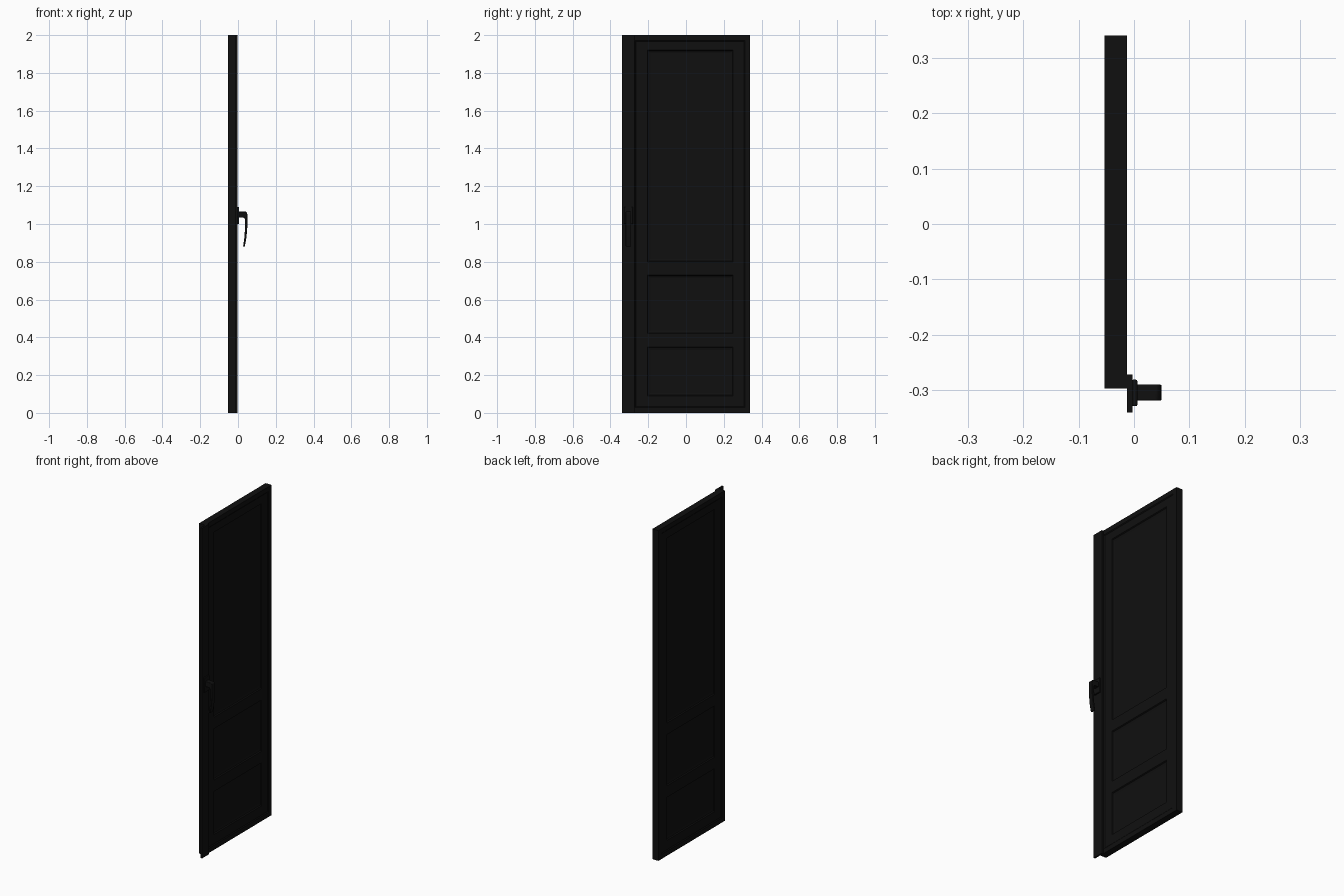
import bpy, bmesh

if "Cube" in bpy.data.objects:
    bpy.data.objects.remove(bpy.data.objects["Cube"])

black = bpy.data.materials.new("black_paint")
black.diffuse_color = (0.005, 0.005, 0.005, 1)
black.use_nodes = True
black.node_tree.nodes["Principled BSDF"].inputs["Base Color"].default_value = black.diffuse_color


def finish(name, bm):
    bmesh.ops.recalc_face_normals(bm, faces=bm.faces)
    me = bpy.data.meshes.new(name)
    bm.to_mesh(me)
    bm.free()
    ob = bpy.data.objects.new(name, me)
    bpy.context.collection.objects.link(ob)
    me.materials.append(black)
    return ob


def smooth_bevel(ob, width, segments=3):
    mod = ob.modifiers.new("bevel", 'BEVEL')
    mod.width, mod.segments, mod.limit_method = width, segments, 'ANGLE'
    bpy.ops.object.select_all(action='DESELECT')
    bpy.context.view_layer.objects.active = ob
    ob.select_set(True)
    bpy.ops.object.shade_smooth_by_angle()


def box(name, x, y, z):
    bm = bmesh.new()
    bmesh.ops.create_cube(bm, size=1)
    for v in bm.verts:
        v.co = [(a + b) / 2 + c * (b - a) for (a, b), c in zip((x, y, z), v.co)]
    return finish(name, bm)


# Door leaf: gridded slab with recessed panels on both faces
X0, X1 = -0.053, -0.013
ys = [-0.297, -0.205, 0.25, 0.34]
zs = [0, 0.09, 0.35, 0.42, 0.73, 0.80, 1.92, 2]
bm = bmesh.new()
grid = [[bm.verts.new((X0, y, z)) for z in zs] for y in ys]
for i in range(len(ys) - 1):
    for j in range(len(zs) - 1):
        bm.faces.new((grid[i][j], grid[i + 1][j], grid[i + 1][j + 1], grid[i][j + 1]))
ext = bmesh.ops.extrude_face_region(bm, geom=bm.faces[:], use_keep_orig=True)
for v in ext["geom"]:
    if isinstance(v, bmesh.types.BMVert):
        v.co.x = X1
bmesh.ops.recalc_face_normals(bm, faces=bm.faces)
for side in (-1, 1):
    faces = [f for f in bm.faces if f.normal.x * side > 0.9]
    panels = [f for f in faces if abs(f.calc_center_median().y - 0.0225) < 0.01
              and any(a < f.calc_center_median().z < b
                      for a, b in ((0.09, 0.35), (0.42, 0.73), (0.80, 1.92)))]
    # stepped outer rim, then moulded panel recesses
    bmesh.ops.inset_region(bm, faces=faces, thickness=0.028, use_even_offset=True)
    bmesh.ops.inset_region(bm, faces=faces, thickness=0.005, depth=-0.004, use_even_offset=True)
    for f in panels:
        bmesh.ops.inset_region(bm, faces=[f], thickness=0.004, depth=-0.006, use_even_offset=True)
        bmesh.ops.inset_region(bm, faces=[f], thickness=0.012, depth=-0.003, use_even_offset=True)
finish("door_leaf", bm)

# Cover strip overlapping the latch edge
box("cover_strip", (-0.013, -0.003), (-0.34, -0.272), (0, 2))

# Handle base plate
smooth_bevel(box("handle_plate", (-0.004, 0.006), (-0.329, -0.281), (1.0, 1.09)), 0.003)

# Handle lever: side profile extruded across the width
profile = [(0.004, 1.034), (0.029, 1.034), (0.036, 1.028), (0.037, 0.98), (0.034, 0.93),
           (0.027, 0.88), (0.036, 0.88), (0.045, 0.93), (0.049, 0.98), (0.05, 1.045),
           (0.048, 1.060), (0.042, 1.066), (0.004, 1.066)]
bm = bmesh.new()
face = bm.faces.new([bm.verts.new((x, -0.319, z)) for x, z in profile])
ext = bmesh.ops.extrude_face_region(bm, geom=[face], use_keep_orig=True)
for v in ext["geom"]:
    if isinstance(v, bmesh.types.BMVert):
        v.co.y = -0.290
smooth_bevel(finish("handle_lever", bm), 0.003)
